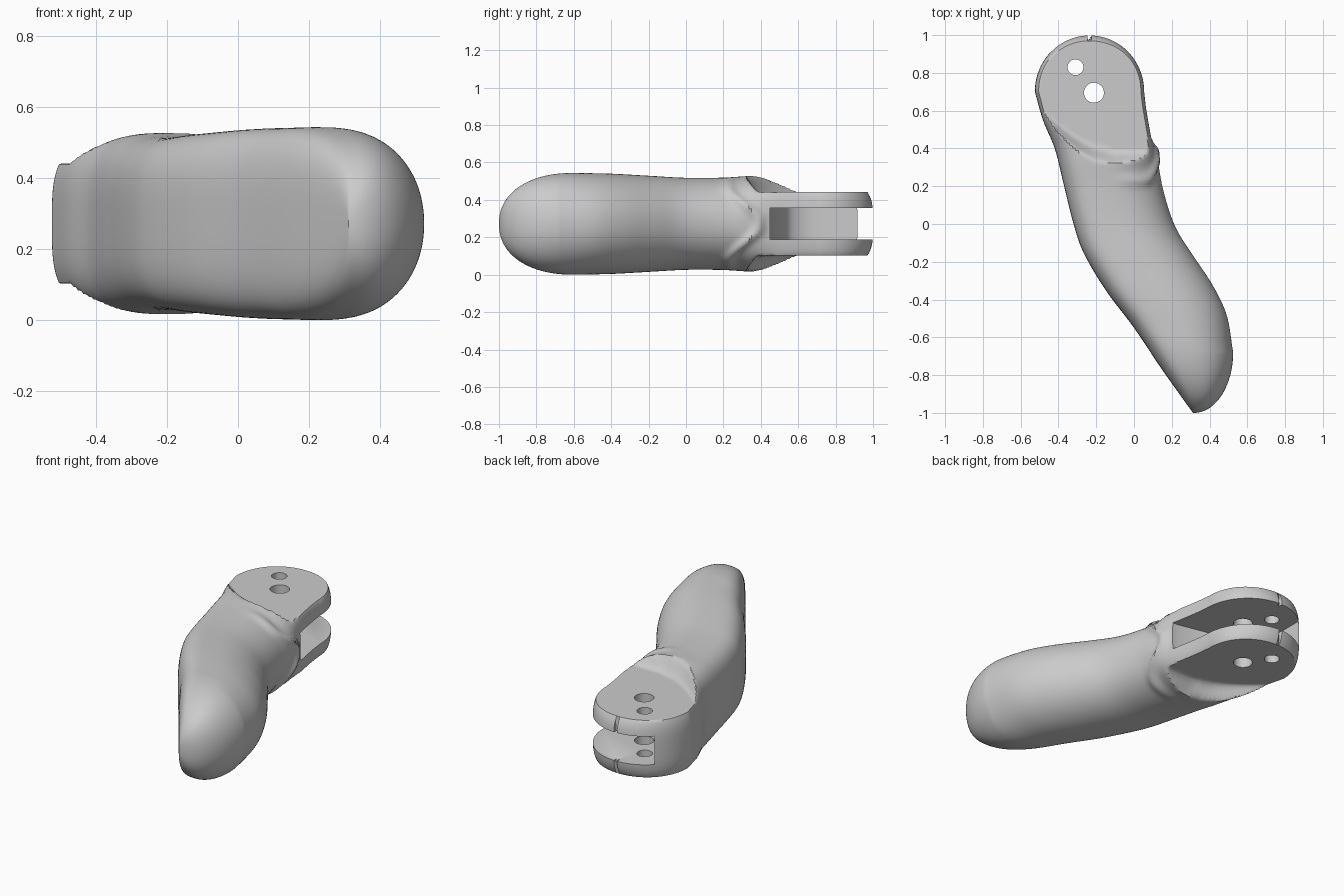
import bpy, bmesh, math
from math import cos, sin, pi, sqrt, exp

if "Cube" in bpy.data.objects:
    bpy.data.objects.remove(bpy.data.objects["Cube"])

MID = 0.272  # height of the symmetry plane


def curve(table, y):
    """Smooth interpolation through (y, value) pairs."""
    n = len(table)
    def slope(i):
        a, b = table[max(i - 1, 0)], table[min(i + 1, n - 1)]
        return (b[1] - a[1]) / (b[0] - a[0])
    y = min(max(y, table[0][0]), table[-1][0])
    i = next(k for k in range(n - 1) if y <= table[k + 1][0])
    (y0, v0), (y1, v1) = table[i], table[i + 1]
    d = y1 - y0
    t = (y - y0) / d
    return ((2*t**3 - 3*t*t + 1) * v0 + (t**3 - 2*t*t + t) * d * slope(i)
            + (3*t*t - 2*t**3) * v1 + (t**3 - t*t) * d * slope(i + 1))


def smooth(t):
    t = min(max(t, 0), 1)
    return t * t * (3 - 2 * t)


def spow(v, p):
    return math.copysign(abs(v) ** p, v)


# Plan outlines and half thickness along the length
LEFT = [(-1, .312), (-.77, .148), (-.55, .0), (-.35, -.15), (-.15, -.268), (0, -.32),
        (.2, -.37), (.4, -.42), (.55, -.482), (.7, -.525)]
RIGHT = [(-.68, .525), (-.48, .49), (-.33, .42), (-.17, .315), (-.05, .237), (.05, .193),
         (.2, .15), (.32, .128), (.45, .095), (.6, .067), (.7, .055)]
THICK = [(-.6, .272), (-.4, .268), (-.2, .257), (0, .246), (.2, .247), (.36, .256), (1, .256)]


def section(y, count=96):
    xl, xr, h = curve(LEFT, y), curve(RIGHT, y), curve(THICK, y)
    if y > .7:                                   # round clevis end
        r = .29 * sqrt(1 - ((y - .7) / .3) ** 2)
        xl, xr = -.235 - r, -.235 + r
    if y < -.68:                                 # round tip in plan
        xr = .318 + .207 * sqrt(1 - ((y + .68) / .32) ** 2)
    if y < -.6:                                  # round tip in side view
        h *= (1 - ((-.6 - y) / .4) ** 2.2) ** (1 / 2.2)
    k = smooth((y - .25) / .3)
    xc = xl + (xr - xl) * (.42 + .08 * k)
    ring = []
    for i in range(count):
        a = 2 * pi * (i + .5) / count
        c, s = cos(a), sin(a)
        n = 3.5 if c < 0 else 2.1 + 1.7 * k
        x = xc + (xr - xc if c > 0 else xc - xl) * spow(c, 2 / n)
        z = h * spow(s, 2 / n)
        # curved ridge at the knuckle
        if c > 0:
            y0 = .40 - .17 * smooth(abs(z) / .2)
            b = .022 * exp(-((y - y0) / .032) ** 2) * smooth(c * 1.6)
            x += b * c
            z += b * s * .5
        # step down to the flat clevis cheeks
        edge = .375 + 1.1 * max(0, -.1 - x) ** 1.7
        cap = .169 + .11 * smooth(1 - (y - edge + .09) / .11)
        z = min(max(z, -cap), cap)
        yy = y - .03 * (abs(z) / .169) ** 4 * max(0, (y - .7) / .3) ** 2
        ring.append((x, yy, MID + z))
    return ring


def make_object(name, bm):
    bmesh.ops.recalc_face_normals(bm, faces=bm.faces)
    me = bpy.data.meshes.new(name)
    bm.to_mesh(me)
    bm.free()
    ob = bpy.data.objects.new(name, me)
    bpy.context.collection.objects.link(ob)
    return ob


def prism(name, outline, z0, z1):
    bm = bmesh.new()
    f = bm.faces.new([bm.verts.new((x, y, z0)) for x, y in outline])
    g = bmesh.ops.extrude_face_region(bm, geom=[f])["geom"]
    bmesh.ops.translate(bm, vec=(0, 0, z1 - z0),
                        verts=[v for v in g if isinstance(v, bmesh.types.BMVert)])
    return make_object(name, bm)


def circle(x, y, r, n=40):
    return [(x + r * cos(2*pi*i/n), y + r * sin(2*pi*i/n)) for i in range(n)]


# Lofted body
bm = bmesh.new()
STEPS = 220
rings = [[bm.verts.new(p) for p in section(-.9998 * cos(pi * j / STEPS))]
         for j in range(STEPS + 1)]
for a, b in zip(rings, rings[1:]):
    for i in range(len(a)):
        k = (i + 1) % len(a)
        bm.faces.new((a[i], a[k], b[k], b[i]))
bm.faces.new(rings[0])
bm.faces.new(rings[-1])
body = make_object("finger_link_body", bm)

# Clevis slot, open to the right and the end, with a curved wall on the left
wall = [(-.21 + .225 * cos(a), .70 + .225 * sin(a))
        for a in [pi + i * pi / 20 for i in range(6)]]
slot = [(.4, 1.2), (-.435, 1.2), (-.435, .915)] + wall + [(.06, .45), (.4, .45)]
cutters = [prism("slot_cutter", slot, MID - .084, MID + .084),
           prism("pivot_hole_cutter", circle(-.212, .695, .053), -.2, .8),
           prism("pin_hole_cutter", circle(-.31, .83, .042), -.2, .8)]

bpy.context.view_layer.objects.active = body
body.select_set(True)
for c in cutters:
    m = body.modifiers.new("cut", "BOOLEAN")
    m.operation, m.solver, m.object = "DIFFERENCE", "EXACT", c
    bpy.ops.object.modifier_apply(modifier=m.name)
    c.hide_render = True
for c in cutters:
    bpy.data.objects.remove(c)
bpy.ops.object.shade_smooth_by_angle(angle=math.radians(38))
